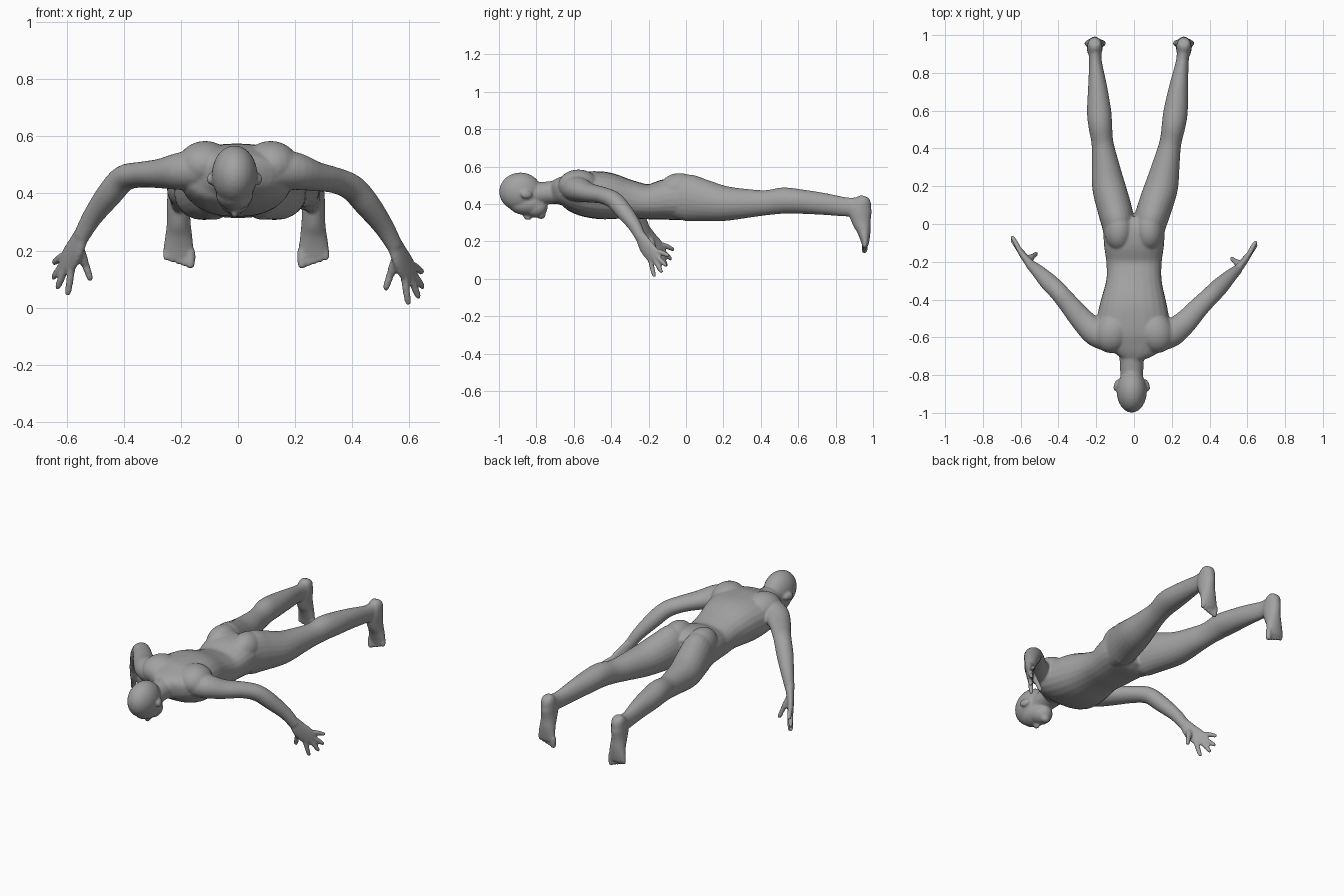
import bpy, bmesh, math
from mathutils import Vector, Matrix

cube = bpy.data.objects.get("Cube")
if cube:
    bpy.data.objects.remove(cube, do_unlink=True)

UP, BACK = Vector((0, 0, 1)), Vector((0, 1, 0))
bm = bmesh.new()


def smooth_path(sections, steps=4):
    """Catmull-Rom interpolation of (x, y, z, half width, half depth) rows."""
    rows = [Vector(s) for s in sections]
    rows = [rows[0]] + rows + [rows[-1]]
    out = []
    for a, b, c, d in zip(rows, rows[1:], rows[2:], rows[3:]):
        for i in range(steps):
            t = i / steps
            out.append((b * 2 + (c - a) * t + (a * 2 - b * 5 + c * 4 - d) * t ** 2
                        + (b * 3 - a - c * 3 + d) * t ** 3) / 2)
    return out + [rows[-1]]


def loft(sections, ref=UP, sides=24, power=1.0):
    """Skin elliptical rings along a path; ref is the depth direction."""
    rows = smooth_path(sections)
    points = [Vector(r[:3]) for r in rows]
    rings = []
    for i, row in enumerate(rows):
        tangent = points[min(i + 1, len(rows) - 1)] - points[max(i - 1, 0)]
        side = tangent.cross(ref).normalized()
        depth = side.cross(tangent).normalized()
        ring = []
        for k in range(sides):
            angle = math.tau * k / sides
            c, s = math.cos(angle), math.sin(angle)
            c = math.copysign(abs(c) ** power, c)
            s = math.copysign(abs(s) ** power, s)
            ring.append(bm.verts.new(points[i] + side * c * row[3] + depth * s * row[4]))
        rings.append(ring)
    for low, high in zip(rings, rings[1:]):
        for k in range(sides):
            n = (k + 1) % sides
            bm.faces.new((low[k], low[n], high[n], high[k]))
    bm.faces.new(rings[0][::-1])
    bm.faces.new(rings[-1])


def ball(centre, radii, turn=0.0):
    """Ellipsoid, optionally turned about z."""
    matrix = (Matrix.Translation(centre) @ Matrix.Rotation(turn, 4, "Z")
              @ Matrix.Diagonal((*radii, 1)))
    bmesh.ops.create_uvsphere(bm, u_segments=24, v_segments=16, radius=1, matrix=matrix)


def digit(start, end, radius, ref=UP):
    """Finger or toe: a tapered tube with a rounded tip."""
    start, end = Vector(start), Vector(end)
    loft([(*start.lerp(end, t), radius * r, radius * r)
          for t, r in ((0, 1), (.45, 1), (.85, .85), (1, .5))], ref, 12)


def torso():
    loft([(-.01, -.71, .46, .06, .06),
          (-.005, -.66, .468, .15, .08),
          (-.005, -.6, .463, .195, .108),
          (-.005, -.52, .452, .195, .124),
          (-.003, -.42, .443, .176, .126),
          (0, -.3, .425, .147, .103),
          (0, -.2, .412, .147, .094),
          (0, -.1, .425, .16, .11),
          (0, -.02, .425, .155, .11),
          (0, .03, .42, .1, .08)], power=.85)


def head():
    x = -.012
    loft([(x, -.62, .475, .075, .06), (x, -.7, .463, .066, .062),
          (x, -.76, .458, .062, .06), (x, -.83, .45, .06, .06)])
    ball((x, -.885, .465), (.08, .114, .103))
    ball((x, -.85, .4), (.066, .1, .06))
    # jaw, chin and nose
    ball((x, -.805, .38), (.056, .065, .052))
    ball((x, -.775, .345), (.028, .025, .026))
    ball((x, -.845, .337), (.013, .026, .024))
    for side in (-1, 1):
        ball((x + side * .082, -.853, .45), (.012, .032, .022), side * .3)


def arm(side):
    # the right forearm sits a little higher and further back
    lift = .033 if side < 0 else 0

    def at(x, y, z, share=1):
        return side * x, y + lift * share * .8, z + lift * share

    ball((side * .115, -.575, .5), (.095, .11, .084), side * .3)
    loft([(*at(.13, -.6, .485, 0), .075, .07),
          (*at(.2, -.575, .478, 0), .074, .066),
          (*at(.27, -.52, .46, .3), .063, .052),
          (*at(.34, -.445, .446, .6), .054, .045),
          (*at(.4, -.385, .42), .049, .046),
          (*at(.45, -.335, .365), .047, .045),
          (*at(.51, -.275, .285), .035, .036),
          (*at(.55, -.24, .215), .025, .03)])
    # palm, a slab lying along the line of the arm
    across = Vector((side * .6, .8, .45))
    loft([(*at(.545, -.243, .23), .024, .03),
          (*at(.57, -.215, .175), .02, .044),
          (*at(.596, -.178, .128), .017, .046),
          (*at(.605, -.168, .105), .013, .036)], across)
    fingers = [((.582, -.195, .115), (.597, -.168, .008)),
               ((.6, -.175, .115), (.635, -.128, .032)),
               ((.61, -.16, .125), (.65, -.104, .068)),
               ((.613, -.15, .15), (.648, -.09, .122))]
    for start, end in fingers:
        digit(at(*start), at(*end), .0135, BACK)
    digit(at(.56, -.22, .18), at(.535, -.195, .115), .019, BACK)
    digit(at(.537, -.198, .125), at(.515, -.182, .06), .0135, BACK)


def leg(side):
    def at(x, y, z):
        return side * x + .03 * y, y, z

    ball(at(.08, -.035, .475), (.077, .11, .09))
    loft([(*at(.08, -.1, .425), .07, .095),
          (*at(.085, 0, .433), .087, .125),
          (*at(.105, .08, .421), .091, .115),
          (*at(.14, .2, .403), .088, .095),
          (*at(.163, .33, .403), .07, .077),
          (*at(.18, .43, .407), .058, .067),
          (*at(.194, .52, .418), .063, .07),
          (*at(.203, .6, .414), .064, .066),
          (*at(.215, .73, .401), .05, .059),
          (*at(.23, .86, .384), .034, .051),
          (*at(.235, .93, .385), .036, .053)])
    # heel and foot, toes pointing to the ground
    loft([(*at(.236, .958, .44), .022, .02),
          (*at(.236, .95, .42), .036, .042),
          (*at(.236, .932, .37), .041, .062),
          (*at(.236, .937, .31), .041, .052),
          (*at(.236, .95, .26), .046, .038),
          (*at(.237, .957, .21), .053, .025),
          (*at(.237, .958, .178), .05, .017)], BACK)
    for i in range(5):
        x = .195 + i * .021
        size = .017 if i == 0 else .0125
        digit(at(x, .958, .2), at(x, .953, .137 + i * .007), size, BACK)


torso()
head()
for side in (-1, 1):
    arm(side)
    leg(side)

# Join the parts into one continuous skin
bmesh.ops.recalc_face_normals(bm, faces=bm.faces)
mesh = bpy.data.meshes.new("body")
bm.to_mesh(mesh)
bm.free()
body = bpy.data.objects.new("body", mesh)
bpy.context.collection.objects.link(body)

skin = bpy.data.materials.new("plain grey")
skin.use_nodes = True
grey = (.36, .36, .36, 1)
skin.diffuse_color = grey
skin.node_tree.nodes["Principled BSDF"].inputs["Base Color"].default_value = grey
mesh.materials.append(skin)

remesh = body.modifiers.new("skin", "REMESH")
remesh.mode = "VOXEL"
remesh.voxel_size = .0065
remesh.use_smooth_shade = True
soften = body.modifiers.new("soften", "SMOOTH")
soften.factor = .5
soften.iterations = 5
